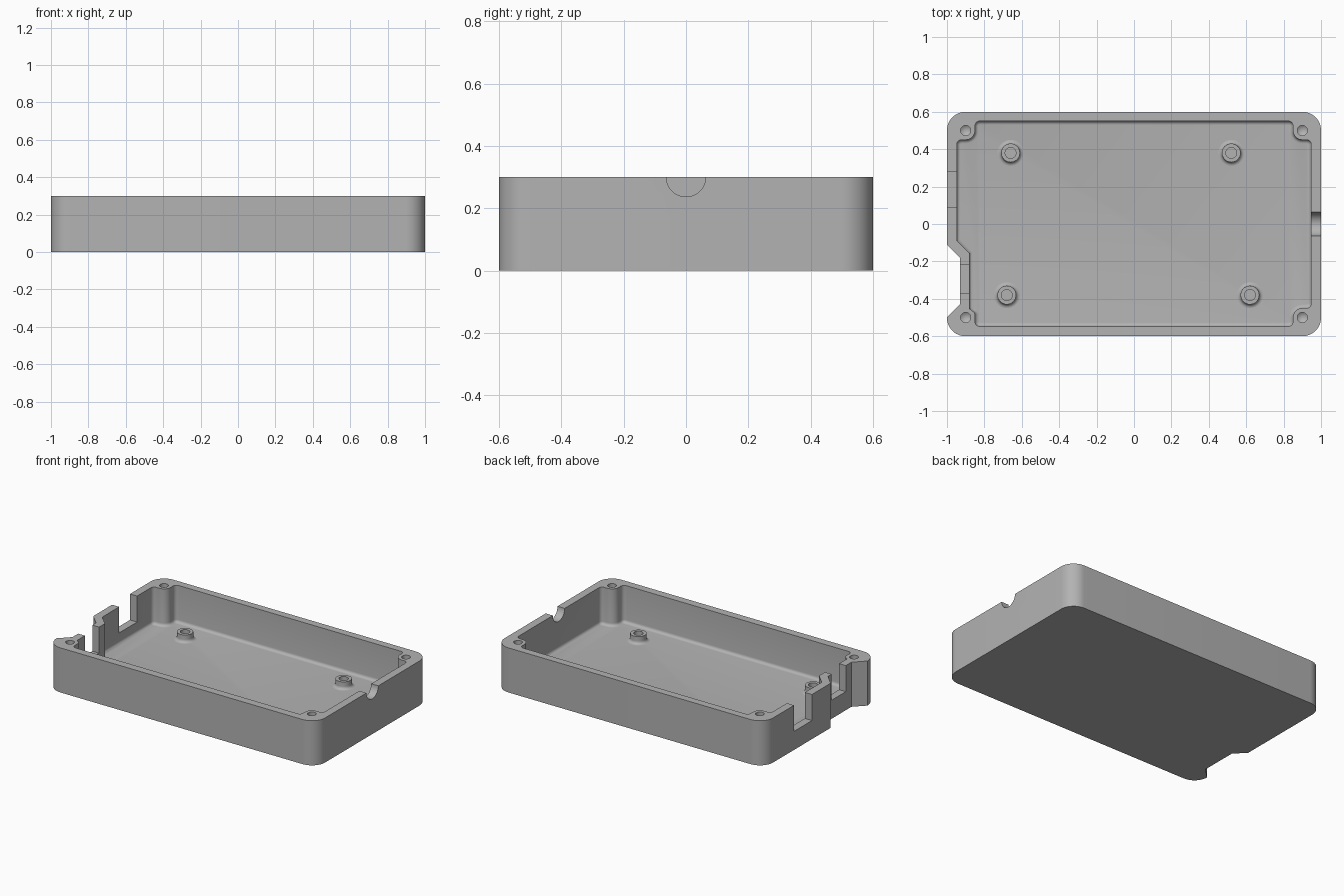
import bpy
import bmesh
from math import cos, sin, tan, pi, radians
from mathutils import Vector, Matrix

if "Cube" in bpy.data.objects:
    bpy.data.objects.remove(bpy.data.objects["Cube"], do_unlink=True)

HEIGHT, FLOOR, SLOT_Z = 0.3, 0.05, 0.125

grey = bpy.data.materials.new("matte grey plastic")
grey.use_nodes = True
grey.diffuse_color = (0.45, 0.45, 0.45, 1)
grey.node_tree.nodes["Principled BSDF"].inputs["Base Color"].default_value = (0.45, 0.45, 0.45, 1)


def rounded(corners, steps=8):
    """Outline from (x, y, radius) corners, each replaced by an arc."""
    out = []
    for i, (x, y, r) in enumerate(corners):
        p = Vector((x, y))
        if r == 0:
            out.append(p)
            continue
        a = (Vector(corners[i - 1][:2]) - p).normalized()
        b = (Vector(corners[(i + 1) % len(corners)][:2]) - p).normalized()
        half = a.angle(b) / 2
        centre = p + (a + b).normalized() * (r / sin(half))
        start = p + a * (r / tan(half)) - centre
        end = p + b * (r / tan(half)) - centre
        sweep = start.angle_signed(end)
        for k in range(steps + 1):
            out.append(centre + Matrix.Rotation(-sweep * k / steps, 2) @ start)
    return out


def finish(name, bm):
    bmesh.ops.recalc_face_normals(bm, faces=bm.faces)
    mesh = bpy.data.meshes.new(name)
    bm.to_mesh(mesh)
    bm.free()
    mesh.materials.append(grey)
    obj = bpy.data.objects.new(name, mesh)
    bpy.context.collection.objects.link(obj)
    return obj


def prism(name, outline, z0, z1, fillet=0):
    """Extruded outline, optionally with a rounded bottom edge."""
    bm = bmesh.new()
    base = bm.faces.new([bm.verts.new((p.x, p.y, z0)) for p in outline])
    top = bmesh.ops.extrude_face_region(bm, geom=[base], use_keep_orig=True)["geom"]
    bmesh.ops.translate(bm, vec=(0, 0, z1 - z0),
                        verts=[v for v in top if isinstance(v, bmesh.types.BMVert)])
    bmesh.ops.recalc_face_normals(bm, faces=bm.faces)
    if fillet:
        rim = [e for e in bm.edges if all(v.co.z == e.verts[0].co.z and v.co.z < z0 + 1e-5 for v in e.verts)]
        bmesh.ops.bevel(bm, geom=rim, offset=fillet, segments=5, profile=0.5, affect='EDGES')
    return finish(name, bm)


def box(name, x0, x1, y0, y1, z0, z1):
    return prism(name, [Vector(p) for p in ((x0, y0), (x1, y0), (x1, y1), (x0, y1))], z0, z1)


def lathe(name, profile, x, y, steps=32):
    """Closed surface spun from (radius, z) points that start and end on the axis."""
    bm = bmesh.new()
    verts = [bm.verts.new((r, 0, z)) for r, z in profile]
    edges = [bm.edges.new(pair) for pair in zip(verts, verts[1:])]
    bmesh.ops.spin(bm, geom=verts + edges, cent=(0, 0, 0), axis=(0, 0, 1),
                   angle=2 * pi, steps=steps, use_duplicate=False)
    bmesh.ops.remove_doubles(bm, verts=bm.verts, dist=1e-5)
    bmesh.ops.translate(bm, vec=(x, y, 0), verts=bm.verts)
    return finish(name, bm)


def activate(obj):
    bpy.ops.object.select_all(action='DESELECT')
    obj.select_set(True)
    bpy.context.view_layer.objects.active = obj


def cut(target, cutter):
    activate(target)
    mod = target.modifiers.new("cut", 'BOOLEAN')
    mod.operation, mod.solver, mod.object = 'DIFFERENCE', 'EXACT', cutter
    bpy.ops.object.modifier_apply(modifier=mod.name)
    bpy.data.objects.remove(cutter, do_unlink=True)


# Tray body, with the recess in the right wall running full height
body = prism("tray_body", rounded([
    (1, 0.6, 0.1), (-1, 0.6, 0.1), (-1, -0.11, 0), (-0.93, -0.18, 0),
    (-0.93, -0.43, 0), (-1, -0.5, 0), (-1, -0.6, 0.099), (1, -0.6, 0.1)], 12), 0, HEIGHT)

# Cavity, which leaves the corner screw bosses and a filleted floor
cut(body, prism("cavity", rounded([
    (0.947, 0.45, 0.025), (0.85, 0.45, 0.05), (0.85, 0.55, 0.025),
    (-0.85, 0.55, 0.025), (-0.85, 0.45, 0.05), (-0.947, 0.45, 0.025),
    (-0.947, -0.09, 0), (-0.88, -0.157, 0), (-0.88, -0.453, 0), (-0.85, -0.475, 0.02),
    (-0.85, -0.547, 0.025), (0.85, -0.547, 0.025), (0.85, -0.45, 0.05),
    (0.947, -0.45, 0.025)]), FLOOR, 0.4, 0.02))

# Connector slots in the right wall
cut(body, box("upper_slot", -1.1, -0.91, 0.09, 0.28, SLOT_Z, 0.5))
cut(body, box("recess_slot", -1.1, -0.86, -0.37, -0.22, SLOT_Z, 0.5))

# Half-round cable notch in the left wall
bm = bmesh.new()
bmesh.ops.create_cone(bm, cap_ends=True, segments=48, radius1=0.063, radius2=0.063, depth=0.2,
                      matrix=Matrix.Translation((1, 0, HEIGHT)) @ Matrix.Rotation(pi / 2, 4, 'Y'))
cut(body, finish("cable_notch", bm))

# Blind screw holes in the corner bosses
for sx in (-1, 1):
    for sy in (-1, 1):
        cut(body, lathe("screw_hole", [(0, 0.09), (0.027, 0.11), (0.027, 0.4), (0, 0.4)],
                        sx * 0.9, sy * 0.5))

# Board standoffs with flared feet and blind holes
parts = [body]
foot = [(0.07 - 0.02 * sin(a), FLOOR + 0.02 - 0.02 * cos(a))
        for a in (radians(15 * k) for k in range(7))]
for name, x, y in (("back_right", -0.66, 0.38), ("back_left", 0.52, 0.38),
                   ("front_right", -0.68, -0.38), ("front_left", 0.62, -0.38)):
    parts.append(lathe(name + "_standoff", [(0, 0.04), (0.07, 0.04)] + foot +
                       [(0.05, 0.1), (0.029, 0.1), (0.029, 0.06), (0, 0.06)], x, y))

for obj in parts:
    activate(obj)
    bpy.ops.object.shade_smooth_by_angle(angle=radians(30))
